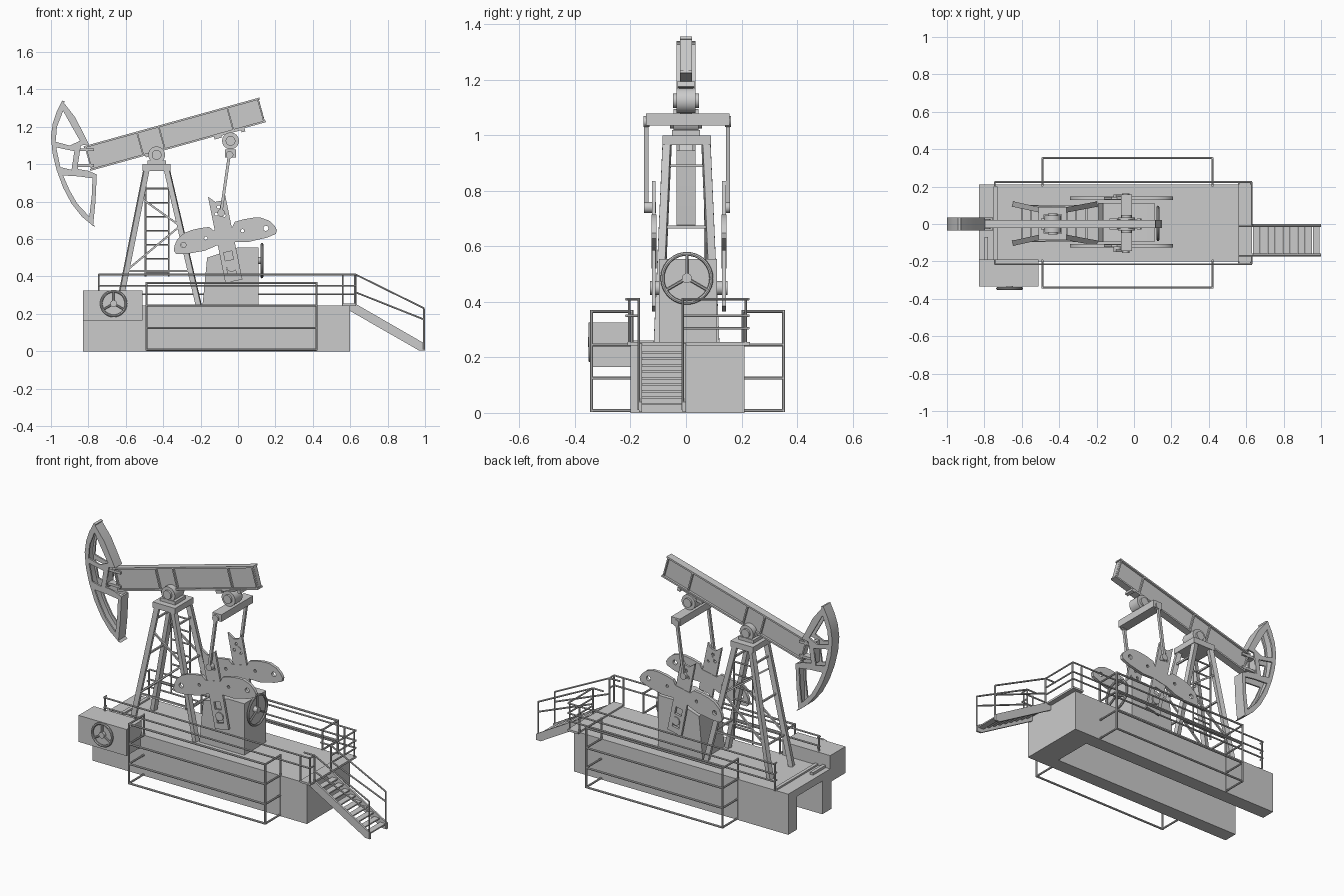
import bpy, bmesh
from math import sin, cos, pi, radians
from mathutils import Vector, Matrix

if "Cube" in bpy.data.objects:
    bpy.data.objects.remove(bpy.data.objects["Cube"])


def finish(name, bm):
    bmesh.ops.recalc_face_normals(bm, faces=bm.faces[:])
    me = bpy.data.meshes.new(name)
    bm.to_mesh(me)
    bm.free()
    ob = bpy.data.objects.new(name, me)
    bpy.context.collection.objects.link(ob)
    return ob


def boxes(name, items):
    """items: (x0, x1, y0, y1, z0, z1)"""
    bm = bmesh.new()
    for x0, x1, y0, y1, z0, z1 in items:
        m = Matrix.Translation(((x0+x1)/2, (y0+y1)/2, (z0+z1)/2)) @ Matrix.Diagonal((x1-x0, y1-y0, z1-z0, 1))
        bmesh.ops.create_cube(bm, size=1, matrix=m)
    return finish(name, bm)


def rods(name, segs, r, sides=8):
    """straight bars between point pairs; 4 sides gives square bars"""
    bm = bmesh.new()
    for p, q in segs:
        p, q = Vector(p), Vector(q)
        d = q - p
        m = Matrix.Translation((p+q)/2) @ d.to_track_quat('Z', 'Y').to_matrix().to_4x4() @ Matrix.Rotation(pi/sides, 4, 'Z')
        bmesh.ops.create_cone(bm, cap_ends=True, segments=sides, radius1=r, radius2=r, depth=d.length, matrix=m)
    return finish(name, bm)


def path(pts):
    return list(zip(pts, pts[1:]))


def plate(name, loops, y0, y1):
    """x-z outlines (first outer, then holes) extruded from y0 to y1"""
    cu = bpy.data.curves.new(name, 'CURVE')
    cu.dimensions, cu.fill_mode, cu.extrude = '2D', 'BOTH', (y1-y0)/2
    for lp in loops:
        sp = cu.splines.new('POLY')
        sp.points.add(len(lp)-1)
        for pt, (x, z) in zip(sp.points, lp):
            pt.co = (x, z, 0, 1)
        sp.use_cyclic_u = True
    tmp = bpy.data.objects.new(name, cu)
    bpy.context.collection.objects.link(tmp)
    me = bpy.data.meshes.new_from_object(tmp.evaluated_get(bpy.context.evaluated_depsgraph_get()))
    bpy.data.objects.remove(tmp)
    me.transform(Matrix.Translation((0, (y0+y1)/2, 0)) @ Matrix.Rotation(pi/2, 4, 'X'))
    ob = bpy.data.objects.new(name, me)
    bpy.context.collection.objects.link(ob)
    return ob


def ring(x, z, r, n=14):
    return [(x+r*cos(2*pi*i/n), z+r*sin(2*pi*i/n)) for i in range(n)]


def handwheel(name, loc, r, rot):
    bpy.ops.mesh.primitive_torus_add(major_radius=r, minor_radius=0.007, major_segments=36, minor_segments=8)
    rim = bpy.context.object
    rim.name = name + "_rim"
    spokes = rods(name + "_spokes", [((0, 0, 0), (r*cos(a), r*sin(a), 0)) for a in
                  (radians(90), radians(210), radians(330))], 0.006)
    hub = rods(name + "_hub", [((0, 0, -0.03), (0, 0, 0.008))], 0.018, 20)
    for o in (rim, spokes, hub):
        o.matrix_world = Matrix.Translation(loc) @ rot


# base: hollow skid closed at the stair end
boxes("skid_base", [(-.83, .60, -.20, .21, .2, .245), (-.83, .60, -.20, -.115, 0, .2),
                    (-.83, .60, .125, .21, 0, .2), (.45, .60, -.115, .125, 0, .2)])
boxes("deck_strips", [(-.80, -.78, -.19, -.07, .245, .26), (-.75, -.73, -.19, .2, .245, .255)])
boxes("stair_landing", [(.56, .63, -.21, .23, .243, .255)])
boxes("control_box", [(-.83, -.51, -.335, -.19, .165, .325)])
handwheel("box_wheel", (-.665, -.345, .255), .066, Matrix.Rotation(pi/2, 4, 'X'))

# side cages
for nm, yo, yi in (("front", -.34, -.195), ("back", .352, .205)):
    segs = []
    for z in (.008, .125, .245, .365):
        segs += path([(-.49, yi, z), (-.49, yo, z), (.42, yo, z), (.42, yi, z)])
    segs += [((x, y, .004), (x, y, .37)) for x in (-.49, .42) for y in (yo, yi)]
    rods(nm + "_cage", segs, .006)

# deck railings
segs = []
for z in (.41, .35, .305):
    segs += path([(-.745, .2, z), (-.745, .225, z), (.63, .225, z), (.63, -.01, z)])
for z in (.41, .35):
    segs += path([(-.745, -.19, z), (-.745, -.215, z), (.63, -.215, z), (.63, -.17, z)])
segs += [((x, y, .245), (x, y, .41)) for x in (-.745, .56, .625) for y in (-.205, .215)]
rods("deck_railing", segs, .005)

# stairs with handrails
for nm, y in (("front", -.17), ("back", -.012)):
    plate(nm + "_stringer", [[(.60, .245), (.635, .25), (1, .04), (1, .003), (.97, .003), (.60, .215)]], y, y+.012)
    rods(nm + "_stair_rail", path([(.56, y, .41), (.63, y, .41), (.995, y, .23), (.995, y, .01)])
         + path([(.63, y, .315), (.995, y, .17)]) + [((.63, y, .25), (.63, y, .41))], .005)
boxes("stair_treads", [(x-.018, x+.018, -.165, -.005, z-.004, z+.004) for x, z in
                       ((.655+.04*i, .218-.0233*i) for i in range(9))])

# tower
def leg(sx, sy, z):
    t = (.97-z)/.725
    x = -.635*t - .49*(1-t) if sx < 0 else -.21*t - .38*(1-t)
    return (x, sy*(.07+.032*t) + .002, z)

S = (-1, 1)
rods("tower_legs", [(leg(a, b, .97), leg(a, b, .245)) for a in S for b in S], .02, 4)
boxes("tower_cap", [(-.51, -.36, -.085, .09, .965, 1.0)])
segs = []
for b in S:
    segs += path([leg(-1, b, .82), leg(1, b, .67), leg(-1, b, .43), leg(1, b, .43)])
for a in S:
    segs += [(leg(a, -1, z), leg(a, 1, z)) for z in (.89, .67, .43)]
rods("tower_braces", segs, .007, 4)
rods("tower_ladder", [((x, .07, .4), (x, .07, .94)) for x in (-.495, -.37)]
     + [((-.495, .07, .42+.075*i), (-.37, .07, .42+.075*i)) for i in range(7)], .005, 6)

# walking beam, built flat then tilted about its left lower corner
L = .965
beam = boxes("walking_beam", [(0, L, -.009, .009, 0, .132), (-.005, L+.005, -.022, .022, -.002, .008),
                              (-.005, L+.005, -.022, .022, .124, .134)]
             + [(u-.004, u+.004, -.021, .021, 0, .13) for u in (.004, .29, .41, .79, L-.005)]
             + [(.68, .72, -.03, .03, -.018, 0), (.83, .85, -.03, .03, -.02, 0), (.68, .85, -.025, .025, -.008, 0),
                (.30, .40, -.03, .03, -.012, 0)])
beam.matrix_world = Matrix.Translation((-.785, 0, .968)) @ Matrix.Rotation(-radians(15.5), 4, 'Y')

# horse head: two pierced side plates and a curved face
arc = [(-.94, 1.34), (-.97, 1.28), (-.99, 1.22), (-1, 1.15), (-.992, 1.06), (-.97, .97),
       (-.935, .875), (-.89, .79), (-.835, .72), (-.775, .67)]
outline = arc + [(-.762, .80), (-.755, .945), (-.80, .965), (-.86, .975), (-.84, 1.10), (-.797, 1.107), (-.87, 1.25)]
holes = [[(-.935, 1.285), (-.968, 1.20), (-.975, 1.12), (-.90, 1.10), (-.845, 1.125)],
         [(-.972, 1.09), (-.95, .985), (-.89, .97), (-.875, 1.07)],
         [(-.935, .94), (-.90, .86), (-.86, .79), (-.795, .72), (-.782, .83), (-.778, .925), (-.85, .935)]]
for nm, y in (("front", -.034), ("back", .024)):
    plate(nm + "_head_plate", [outline] + holes, y, y+.01)
plate("head_face", [arc + [(x+.014, z-.004) for x, z in reversed(arc)]], -.034, .034)
plate("head_rear_upper", [[(-.94, 1.34), (-.87, 1.25), (-.797, 1.107), (-.81, 1.107), (-.88, 1.25)]], -.03, .03)
plate("head_rear_lower", [[(-.775, .67), (-.762, .80), (-.755, .945), (-.767, .945), (-.774, .80)]], -.03, .03)
boxes("head_mount", [(-.875, -.855, -.03, .03, .97, 1.10), (-.86, -.77, -.02, .02, 1.07, 1.085),
                     (-.86, -.77, -.02, .02, .985, 1.0)])

# saddle and equalizer bearings
for nm, x, z, h in (("saddle", -.435, 1.05, .045), ("equalizer", -.04, 1.125, .035)):
    rods(nm + "_bearing", [((x, -h, z), (x, h, z))], .045, 32)
    rods(nm + "_bearing_cap", [((x, -h-.012, z), (x, h+.012, z))], .026, 24)
boxes("saddle_block", [(-.485, -.385, -.05, .05, .998, 1.02), (-.465, -.405, -.035, .035, 1.01, 1.05)])
boxes("equalizer_bar", [(-.07, -.01, -.145, .157, 1.035, 1.078)])

# gearbox
plate("gearbox", [[(-.19, .245), (.11, .245), (.11, .555), (0, .555), (-.165, .50)]], -.097, .112)
rods("crank_shaft", [((-.035, -.13, .45), (-.035, .15, .45))], .025, 24)
handwheel("gearbox_wheel", (.128, .003, .485), .088, Matrix.Rotation(pi/2, 4, 'Z') @ Matrix.Rotation(pi/2, 4, 'X'))

# cranks, butterfly counterweights and pitman arms
def tilt(pts):
    return [(-.07 + .98*u - .198*v, .605 + .198*u + .98*v) for u, v in pts]

crank = [(-.045, -.235), (.048, -.235), (.047, .225), (.02, .20), (-.012, .20), (-.045, .235)]
lobe = [(.05, .05), (.07, .075), (.12, .079), (.17, .077), (.21, .069), (.25, .045), (.272, .015),
        (.281, -.012), (.272, -.032), (.22, -.042), (.12, -.045), (.05, -.03)]
weight = lobe + [(-u, v) for u, v in reversed(lobe)]
slots = [[(-.022, a), (.022, a), (.022, a+.045), (-.022, a+.045)] for a in (-.20, -.12)]
dots = [ring(u, v, .009, 10) for u, v in ((0, .17), (-.02, .135), (.02, .12))]
wdots = [ring(s*.225, .008, .014) for s in S] + [ring(s*.1, .02, .009, 10) for s in S]
for nm, y, py in (("front", -.116, -.143), ("back", .137, .151)):
    plate(nm + "_crank", [tilt(l) for l in [crank] + slots + dots], y-.007, y+.007)
    plate(nm + "_counterweight", [tilt(l) for l in [weight] + wdots], y-.009, y+.009)
    rods(nm + "_pitman_arm", [((-.045, py, 1.06), (-.093, py, .725))], .011, 4)
    rods(nm + "_pitman_pins", [((-.09, min(y, py)-.008, .74), (-.09, max(y, py)+.008, .74)),
                               ((-.045, py-.011, 1.05), (-.045, py+.011, 1.05))], .02, 20)

# smooth round parts, keep edges sharp
bpy.ops.object.select_all(action='DESELECT')
for o in bpy.context.scene.objects:
    o.select_set(True)
    bpy.context.view_layer.objects.active = o
bpy.ops.object.shade_smooth_by_angle(angle=radians(35))
